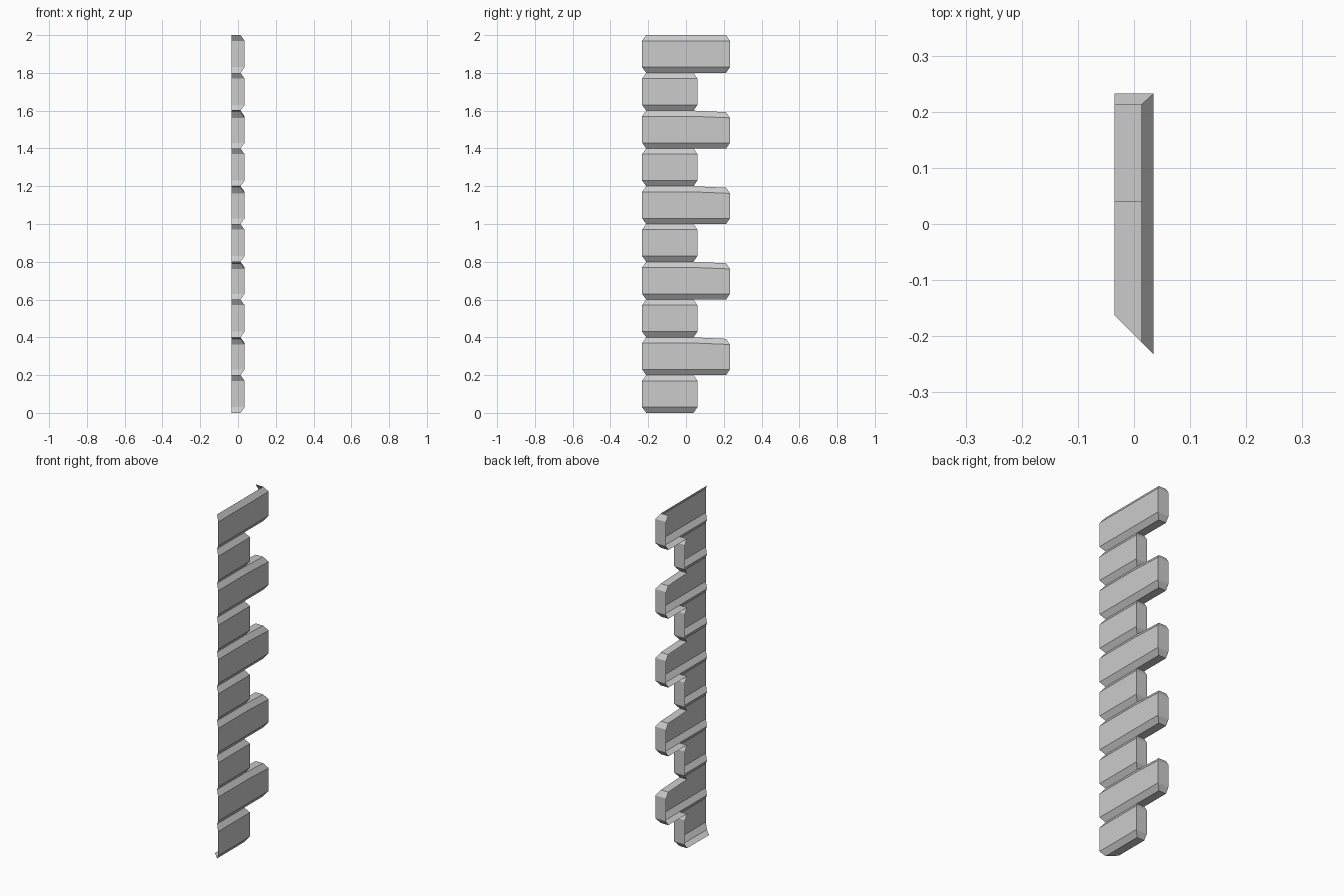
import bpy, bmesh

if "Cube" in bpy.data.objects:
    bpy.data.objects.remove(bpy.data.objects["Cube"])

COUNT, H = 10, 0.2            # stacked blocks and their height
OUT, SEAM, BACK = 0.035, 0.013, -0.035   # face, recessed joint and wall planes (x)
CH, INSET = 0.03, 0.02        # bevel height and end inset
SHORT, LONG = 0.06, 0.2325    # block end positions (y)
JOINT = SHORT - INSET
DROP = 0.008                  # slight slope on exposed upper ledges


def mitre(x):
    return -0.1975 - x


def row(x, end, z, end_z, is_long):
    """Open path: mitred edge, along the face, around the end to the wall."""
    pts = [(x, mitre(x), z)]
    if is_long:
        pts.append((x, JOINT, z))
    return pts + [(x, end, end_z), (BACK, end, end_z)]


bm = bmesh.new()


def face(pts):
    bm.faces.new([bm.verts.new(p) for p in pts])


# Bevelled block shells, open at the wall and at the mitre
for i in range(COUNT):
    is_long = i % 2 == 1
    end = LONG if is_long else SHORT
    z0, z1 = i * H, (i + 1) * H
    top = z1 - DROP if is_long and i < COUNT - 1 else z1
    rows = [row(SEAM, end - INSET, z0, z0, is_long),
            row(OUT, end, z0 + CH, z0 + CH, is_long),
            row(OUT, end, z1 - CH, top - CH, is_long),
            row(SEAM, end - INSET, z1, top, is_long)]
    for lo, hi in zip(rows, rows[1:]):
        for k in range(len(lo) - 1):
            face([lo[k], lo[k + 1], hi[k + 1], hi[k]])
    # Ledges where a long block overhangs its short neighbours
    if is_long:
        e = end - INSET
        face([(SEAM, JOINT, z0), (BACK, JOINT, z0), (BACK, e, z0), (SEAM, e, z0)])
        if i < COUNT - 1:
            face([(SEAM, JOINT, z1), (SEAM, e, top), (BACK, e, top), (BACK, JOINT, z1)])

# Underside of the lowest block
face([(SEAM, mitre(SEAM), 0), (BACK, mitre(BACK), 0), (BACK, JOINT, 0), (SEAM, JOINT, 0)])

bmesh.ops.remove_doubles(bm, verts=bm.verts, dist=0.0005)
mesh = bpy.data.meshes.new("corner_stones")
bm.to_mesh(mesh)
bm.free()
bpy.context.collection.objects.link(bpy.data.objects.new("corner_stones", mesh))
